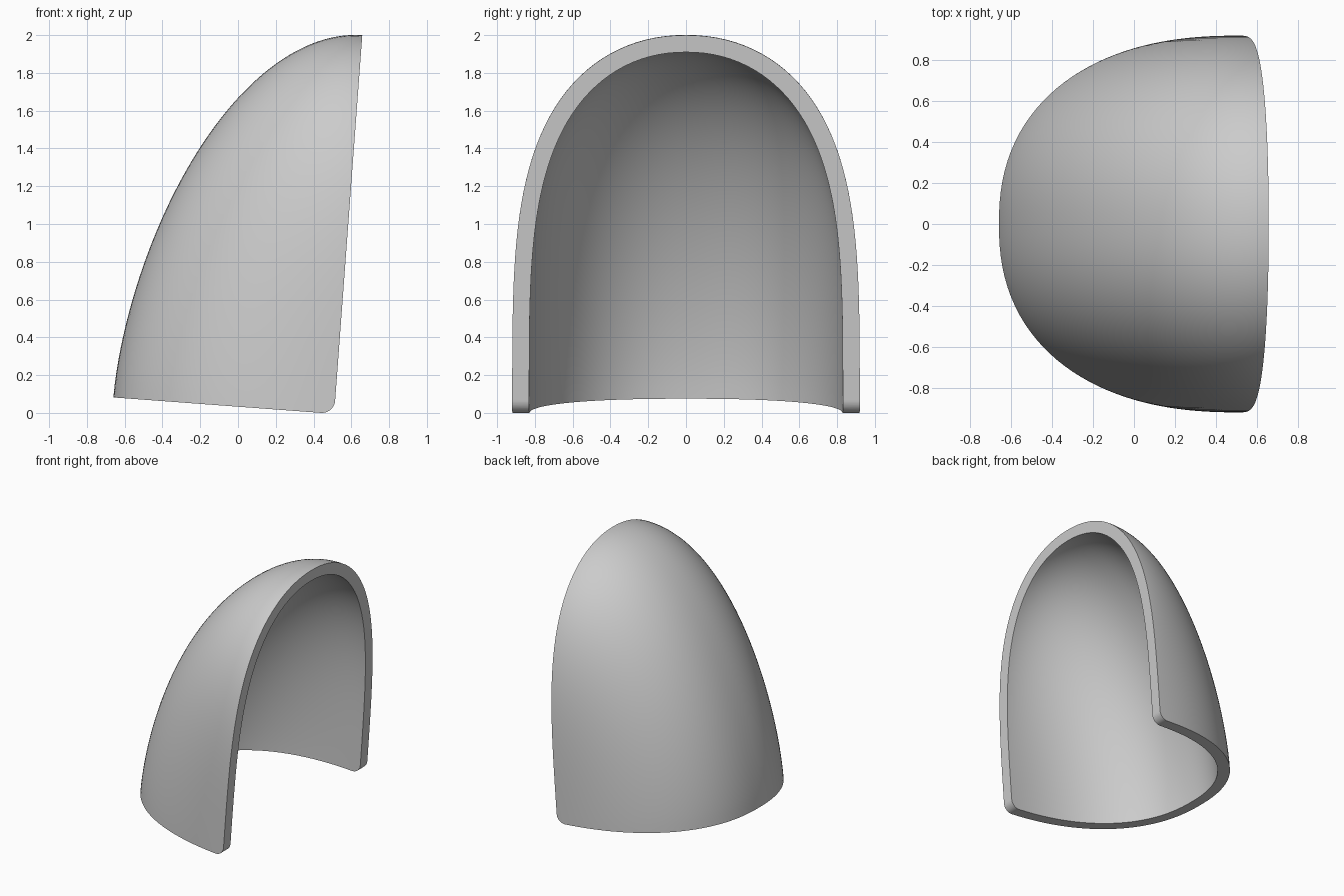
import bpy, bmesh
from math import sin, cos, pi, radians
from mathutils import Matrix

if "Cube" in bpy.data.objects:
    bpy.data.objects.remove(bpy.data.objects["Cube"])

DEPTH, WIDTH, HEIGHT, WALL = 1.172, 0.92, 2.01, 0.09
RADIUS = 0.07
ARCHES, SEGS = 48, 80


def falloff(t, rise, spread):
    # From 1 at t = 0 down to 0 at t = 1
    return max(1 - t ** rise, 0.0) ** (1 / spread)


def dome(bm, inset):
    # Fan of arches between the two lower corners, from the base to the open face
    depth, width, height = DEPTH - inset, WIDTH - inset, HEIGHT - inset
    corners = [bm.verts.new((0, side * width, 0)) for side in (-1, 1)]
    arches = []
    for i in range(ARCHES + 1):
        t = sin(pi / 2 * i / ARCHES)
        reach = depth * falloff(t, 1.7, 1.95)
        arch = [corners[0]]
        for j in range(1, SEGS):
            a = pi * j / SEGS - pi / 2
            y = falloff(cos(a), 3.8, 2.1)
            arch.append(bm.verts.new((-reach * falloff(y, 2.3, 2.3),
                                      width * y * (1 if a > 0 else -1),
                                      height * t * cos(a))))
        arches.append(arch + [corners[1]])
    for low, high in zip(arches, arches[1:]):
        bridge(bm, low, high)
    return arches[0], arches[-1]


def bridge(bm, first, second):
    # Faces between two rows, with triangles where the rows share a corner
    for k in range(len(first) - 1):
        ring = (first[k], first[k + 1], second[k + 1], second[k])
        bm.faces.new(list(dict.fromkeys(ring)))


def make_object(name, bm):
    bmesh.ops.recalc_face_normals(bm, faces=bm.faces[:])
    mesh = bpy.data.meshes.new(name)
    bm.to_mesh(mesh)
    bm.free()
    obj = bpy.data.objects.new(name, mesh)
    bpy.context.collection.objects.link(obj)
    return obj


# Shell with flat rims on the base and the open face
bm = bmesh.new()
outer_base, outer_front = dome(bm, 0)
inner_base, inner_front = dome(bm, WALL)
bridge(bm, outer_base, inner_base)
bridge(bm, outer_front, inner_front)
shell = make_object("hood_shell", bm)

# Cutter that rounds the lower front corners
bm = bmesh.new()
arc = [(RADIUS * (sin(pi / 2 * k / 10) - 1), RADIUS * (1 - cos(pi / 2 * k / 10))) for k in range(11)]
outline = arc + [(0.1, RADIUS), (0.1, -0.1), (-RADIUS, -0.1)]
face = bm.faces.new([bm.verts.new((x, -1.2, z)) for x, z in outline])
sweep = bmesh.ops.extrude_face_region(bm, geom=[face])
bmesh.ops.translate(bm, vec=(0, 2.4, 0),
                    verts=[v for v in sweep["geom"] if isinstance(v, bmesh.types.BMVert)])
cutter = make_object("corner_cutter", bm)
cutter.hide_render = True

bpy.context.view_layer.objects.active = shell
shell.select_set(True)
cut = shell.modifiers.new("round_corners", "BOOLEAN")
cut.operation, cut.solver, cut.object = "DIFFERENCE", "EXACT", cutter
bpy.ops.object.modifier_apply(modifier=cut.name)
bpy.data.objects.remove(cutter)

# Lean the shell forward
shell.data.transform(Matrix.Translation((0.509, 0, -0.005)) @ Matrix.Rotation(radians(4.25), 4, "Y"))

# Plain grey finish
grey = bpy.data.materials.new("plain_grey")
grey.use_nodes = True
colour = (0.6, 0.6, 0.6, 1)
grey.diffuse_color = colour
grey.node_tree.nodes["Principled BSDF"].inputs["Base Color"].default_value = colour
shell.data.materials.clear()
shell.data.materials.append(grey)
bpy.ops.object.select_all(action="DESELECT")
shell.select_set(True)
bpy.ops.object.shade_smooth_by_angle(angle=radians(30))
